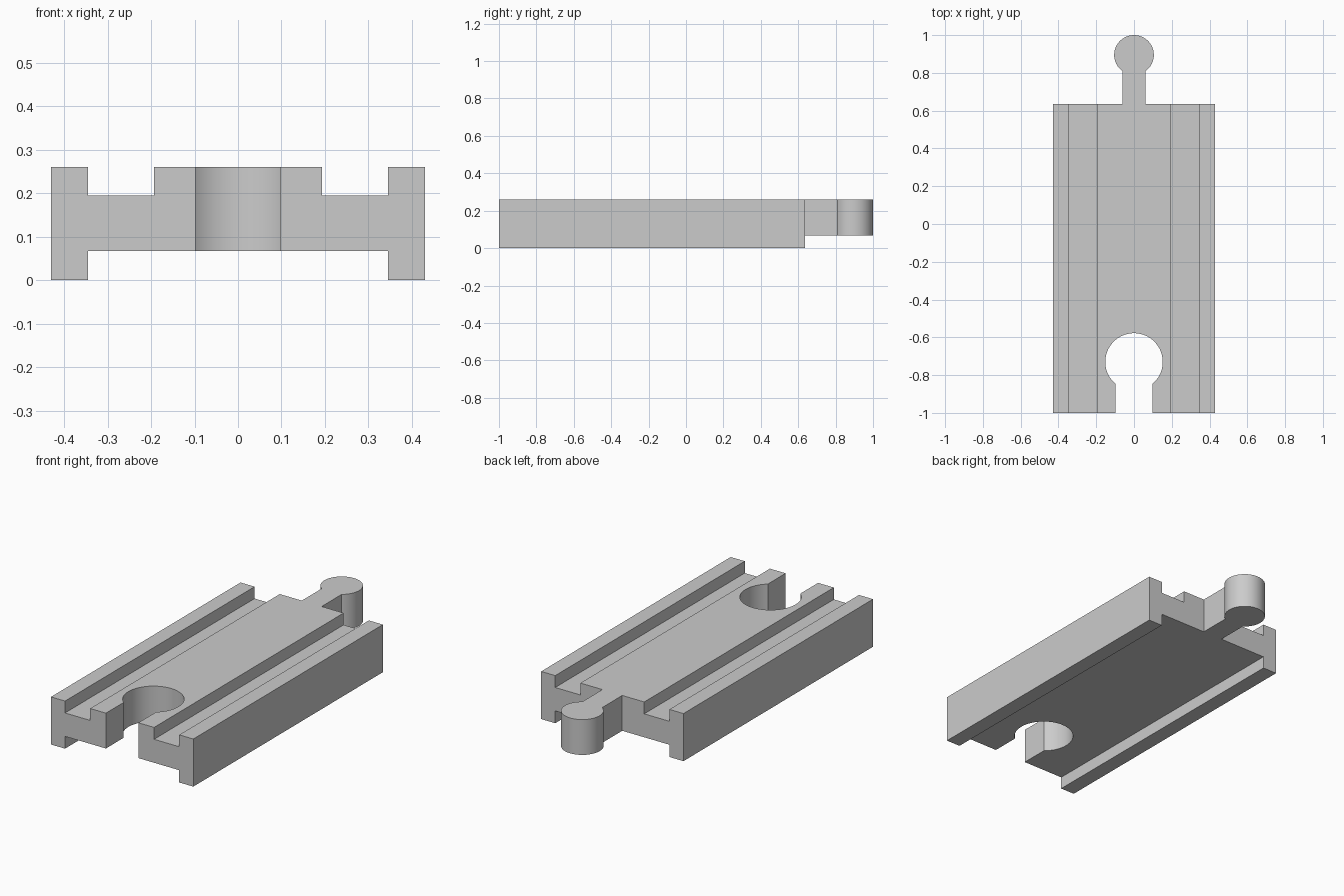
import bpy, bmesh
from math import asin, cos, sin, pi
from mathutils import Vector

cube = bpy.data.objects.get("Cube")
if cube:
    bpy.data.objects.remove(cube, do_unlink=True)

GREY = (0.6, 0.6, 0.6, 1)
mat = bpy.data.materials.new("plain grey")
mat.use_nodes = True
mat.diffuse_color = GREY
mat.node_tree.nodes["Principled BSDF"].inputs["Base Color"].default_value = GREY

HALF_WIDTH, TOP, DECK = 0.43, 0.26, 0.067
FRONT, BACK = -1.0, 0.636


def prism(name, points, sweep):
    """Extrude a closed outline along a vector."""
    bm = bmesh.new()
    face = bm.faces.new([bm.verts.new(p) for p in points])
    ext = bmesh.ops.extrude_face_region(bm, geom=[face])
    moved = [v for v in ext["geom"] if isinstance(v, bmesh.types.BMVert)]
    bmesh.ops.translate(bm, verts=moved, vec=Vector(sweep))
    bmesh.ops.recalc_face_normals(bm, faces=bm.faces)
    mesh = bpy.data.meshes.new(name)
    bm.to_mesh(mesh)
    bm.free()
    mesh.materials.append(mat)
    obj = bpy.data.objects.new(name, mesh)
    bpy.context.collection.objects.link(obj)
    return obj


def keyhole(name, centre_y, radius, neck, neck_end, z0, z1, steps=64):
    """Round head with a straight neck running towards -y."""
    gap = asin(neck / radius)
    start, span = -pi / 2 + gap, 2 * pi - 2 * gap
    angles = [start + span * i / steps for i in range(steps + 1)]
    pts = [(radius * cos(a), centre_y + radius * sin(a), z0) for a in angles]
    pts += [(-neck, neck_end, z0), (neck, neck_end, z0)]
    return prism(name, pts, (0, 0, z1 - z0))


# Track cross-section: outer rails, wheel grooves, raised middle, hollow base
half = [(0.193, TOP), (0.193, 0.195), (0.345, 0.195), (0.345, TOP),
        (HALF_WIDTH, TOP), (HALF_WIDTH, 0), (0.345, 0), (0.345, DECK)]
section = half + [(-x, z) for x, z in reversed(half)]
track = prism("track", [(x, FRONT, z) for x, z in section], (0, BACK - FRONT, 0))

# Socket cut from the front, connector peg joined at the back
socket = keyhole("socket_cutter", -0.73, 0.152, 0.098, FRONT - 0.1, -0.1, TOP + 0.1)
peg = keyhole("connector_peg", 0.895, 0.105, 0.06, BACK - 0.05, DECK, TOP)

bpy.ops.object.select_all(action='DESELECT')
track.select_set(True)
bpy.context.view_layer.objects.active = track
for tool, operation in ((socket, 'DIFFERENCE'), (peg, 'UNION')):
    mod = track.modifiers.new(tool.name, 'BOOLEAN')
    mod.operation, mod.solver, mod.object = operation, 'EXACT', tool
    bpy.ops.object.modifier_apply(modifier=mod.name)
    bpy.data.objects.remove(tool, do_unlink=True)

# Smooth the round walls, keep the corners crisp
bpy.ops.object.shade_smooth_by_angle(angle=pi / 6)
